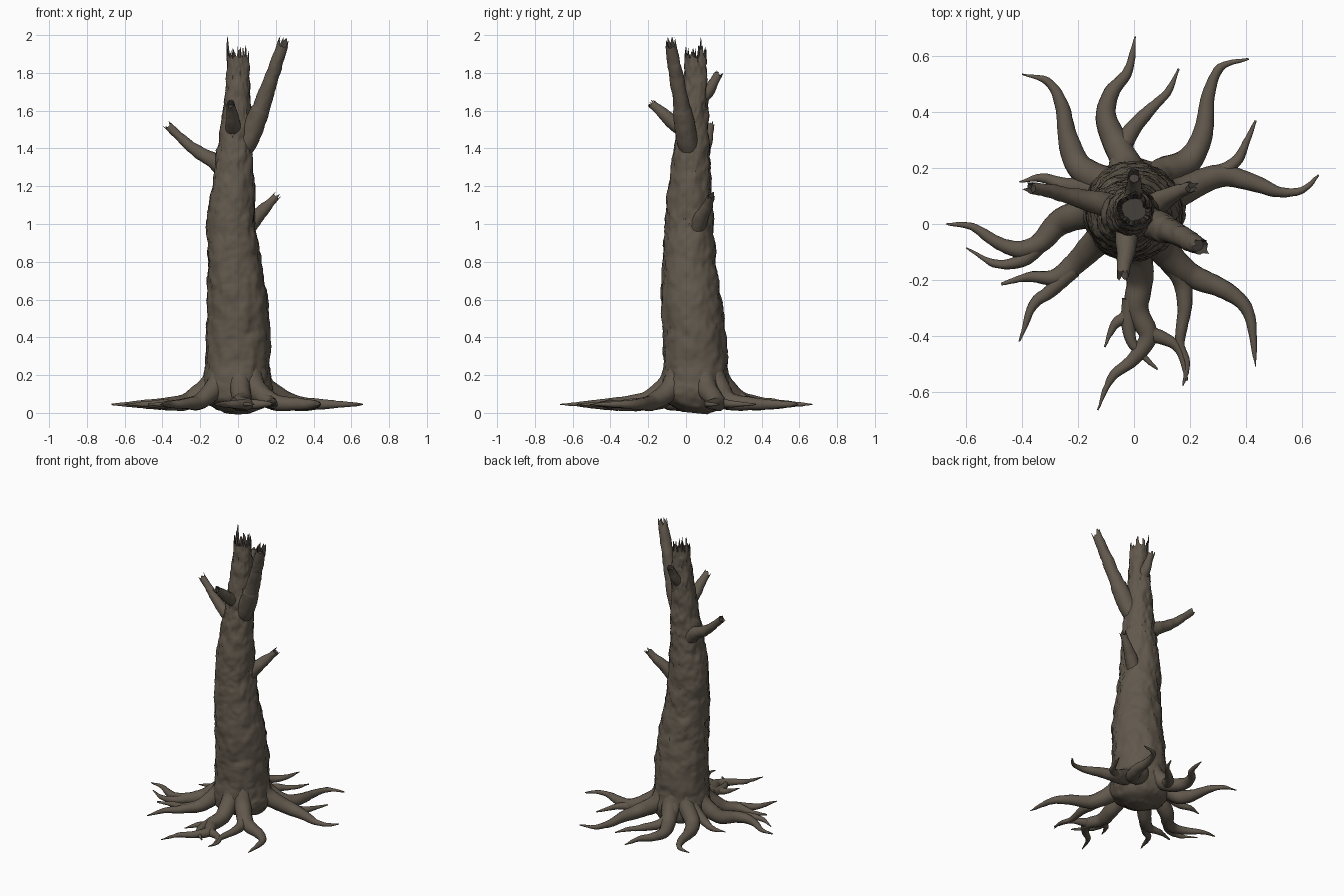
import bpy, bmesh, math, random
from mathutils import Vector, noise

if "Cube" in bpy.data.objects:
    bpy.data.objects.remove(bpy.data.objects["Cube"])

random.seed(4)


def material(name, rgb):
    m = bpy.data.materials.new(name)
    m.diffuse_color = (*rgb, 1)
    m.use_nodes = True
    m.node_tree.nodes["Principled BSDF"].inputs["Base Color"].default_value = m.diffuse_color
    return m


BARK = material("bark", (0.120, 0.098, 0.073))
BROKEN = material("broken_wood", (0.060, 0.051, 0.042))


def resample(pts, step):
    """Smooth curve through (x, y, z, radius) points."""
    P = [Vector(p) for p in pts]
    P = [2 * P[0] - P[1]] + P + [2 * P[-1] - P[-2]]
    out = []
    for a, b, c, d in zip(P, P[1:], P[2:], P[3:]):
        n = max(2, round((c - b).length / step))
        for i in range(n):
            t = i / n
            out.append(0.5 * (2 * b + (c - a) * t + (2 * a - 5 * b + 4 * c - d) * t * t
                              + (3 * b - a - 3 * c + d) * t ** 3))
    out.append(P[-2])
    return out


def tube(name, pts, segs, step, bump=0.0, jag=0.0, spike=None):
    """Bark-covered tapering tube; jag > 0 gives a splintered, hollow end."""
    rings = resample(pts, step)
    C = [p.to_3d() for p in rings]
    bm = bmesh.new()
    side = None
    loops = []
    for i, p in enumerate(rings):
        tan = (C[min(i + 1, len(C) - 1)] - C[max(i - 1, 0)]).normalized()
        if side is None:
            side = Vector((1, 0, 0)) if abs(tan.x) < 0.7 else Vector((0, 1, 0))
        side = (side - tan * side.dot(tan)).normalized()
        up = tan.cross(side)
        loop = []
        for k in range(segs):
            a = math.tau * k / segs
            d = side * math.cos(a) + up * math.sin(a)
            co = C[i] + d * max(p[3], 0.002)
            if bump:
                q = Vector((co.x * 17, co.y * 17, co.z * 13))
                lump = noise.noise(q) + 0.6 * (0.5 - abs(noise.noise(q * 2.1)) * 2)
                co += d * bump * lump
            loop.append(bm.verts.new(co))
        loops.append(loop)
    dark = []
    if jag:
        # splintered rim, inner wall and sunken floor
        inner = []
        for k, v in enumerate(loops[-1]):
            floor = C[-1] + (v.co - C[-1]) * 0.72 - tan * jag * 0.3
            inner.append(bm.verts.new(floor))
            h = jag * (0.1 + 0.9 * random.random() ** 2)
            if spike and k in spike:
                h = spike[k]
            v.co += tan * h
        loops.append(inner)
    for A, B in zip(loops, loops[1:]):
        for k in range(segs):
            j = (k + 1) % segs
            f = bm.faces.new((A[k], A[j], B[j], B[k]))
            if jag and B is loops[-1]:
                dark.append(f)
    bm.faces.new(loops[0][::-1])
    end = bm.faces.new(loops[-1])
    if jag:
        dark.append(end)
    for f in bm.faces:
        f.smooth = True
    for f in dark:
        f.material_index = 1
    bmesh.ops.recalc_face_normals(bm, faces=bm.faces)
    me = bpy.data.meshes.new(name)
    bm.to_mesh(me)
    bm.free()
    me.set_sharp_from_angle(angle=math.radians(45))
    me.materials.append(BARK)
    me.materials.append(BROKEN)
    ob = bpy.data.objects.new(name, me)
    bpy.context.collection.objects.link(ob)
    return ob


# Trunk
tube("trunk", [
    (0, .04, 0.0, .07), (0, .045, .05, .16), (-.003, .05, .12, .185), (-.003, .05, .2, .174),
    (0, .045, .4, .167), (-.005, .028, .6, .158), (-.02, .018, .8, .14), (-.035, .018, 1.0, .128),
    (-.025, .022, 1.2, .112), (-.015, .03, 1.4, .093), (-.007, .04, 1.6, .075),
    (0, .05, 1.8, .059), (0, .05, 1.87, .056)],
    72, 0.014, bump=0.011, jag=0.075, spike={30: .13, 31: .10, 33: .08, 8: .075, 9: .07, 60: .075})

# Broken branches
tube("right_top_branch", [
    (.02, .02, 1.38, .05), (.06, .005, 1.46, .056), (.115, -.018, 1.6, .051), (.122, -.021, 1.615, .045),
    (.18, -.05, 1.78, .037), (.232, -.078, 1.935, .029)], 24, 0.014, bump=0.005, jag=0.055)
tube("left_branch", [
    (-.06, .06, 1.28, .05), (-.13, .075, 1.335, .043), (-.21, .095, 1.38, .032),
    (-.29, .115, 1.445, .026), (-.362, .128, 1.515, .02)], 20, 0.014, bump=0.004, jag=0.03)
tube("right_low_branch", [
    (.05, .055, .98, .045), (.1, .085, 1.04, .038), (.15, .11, 1.09, .028),
    (.195, .13, 1.14, .021)], 20, 0.014, bump=0.004, jag=0.035)
tube("front_branch", [
    (-.025, .0, 1.49, .042), (-.027, -.07, 1.54, .038), (-.032, -.12, 1.585, .03),
    (-.037, -.168, 1.625, .023)], 20, 0.014, bump=0.004, jag=0.035)
tube("back_branch", [
    (0, .06, 1.64, .038), (0, .115, 1.7, .032), (0, .15, 1.755, .026),
    (0, .165, 1.785, .023)], 20, 0.014, bump=0.004, jag=0.025)

# Roots: plan-view paths from the trunk outwards
MAIN = [
    [(-.1, .15), (-.19, .2), (-.235, .3), (-.26, .43), (-.31, .51), (-.4, .535)],
    [(-.02, .2), (-.06, .28), (-.1, .38), (-.08, .47), (-.02, .55), (.005, .67)],
    [(.1, .18), (.2, .23), (.25, .34), (.265, .46), (.31, .56), (.41, .59)],
    [(.15, .11), (.3, .17), (.42, .15), (.52, .115), (.6, .12), (.66, .175)],
    [(.1, -.09), (.2, -.18), (.33, -.24), (.41, -.32), (.435, -.51)],
    [(.01, -.1), (.02, -.2), (.01, -.3), (.05, -.4), (0, -.48), (-.08, -.55), (-.13, -.665)],
    [(-.12, -.05), (-.2, -.13), (-.28, -.19), (-.38, -.19), (-.475, -.215)],
    [(-.15, .04), (-.26, .01), (-.34, -.07), (-.42, -.09), (-.5, -.06), (-.58, -.01), (-.67, 0)],
]
THIN = [
    [(-.05, .2), (-.03, .3), (.05, .4), (.12, .47), (.16, .555)],
    [(.15, .13), (.27, .17), (.36, .22), (.4, .29), (.435, .37)],
    [(.1, -.1), (.17, -.2), (.18, -.3), (.165, -.42), (.19, -.5), (.175, -.58)],
    [(-.14, .12), (-.25, .14), (-.33, .165), (-.41, .15)],
]
FORK = [
    [(.02, -.33), (.06, -.39), (.11, -.41), (.16, -.45), (.19, -.56)],
    [(.01, -.25), (-.03, -.33), (-.07, -.36), (-.105, -.44)],
    [(-.01, -.27), (-.02, -.35), (-.01, -.42), (.03, -.47), (.085, -.52)],
    [(-.22, -.16), (-.3, -.24), (-.36, -.29), (-.41, -.42)],
    [(-.31, -.04), (-.37, -.11), (-.43, -.14), (-.5, -.14), (-.6, -.085)],
]


def root(name, path, r0, start):
    hub = Vector((0, .05))
    P = [Vector(p) for p in path]
    if start:
        P.insert(0, hub + (P[0] - hub).normalized() * 0.115)
    run = [0]
    for a, b in zip(P, P[1:]):
        run.append(run[-1] + (b - a).length)
    pts = []
    for p, s in zip(P, run):
        t = s / run[-1]
        z = .045 + .1 * math.exp(-((p - hub).length - .15) / .07)
        pts.append((p.x, p.y, z, r0 * (1 - t ** 1.15) + .003))
    tube(name, pts, 14, 0.018, bump=0.003)


for label, group, r0, start in (("main_root", MAIN, .055, True), ("thin_root", THIN, .042, True),
                                ("root_fork", FORK, .03, False)):
    for n, path in enumerate(group):
        root(f"{label}_{n + 1}", path, r0, start)
